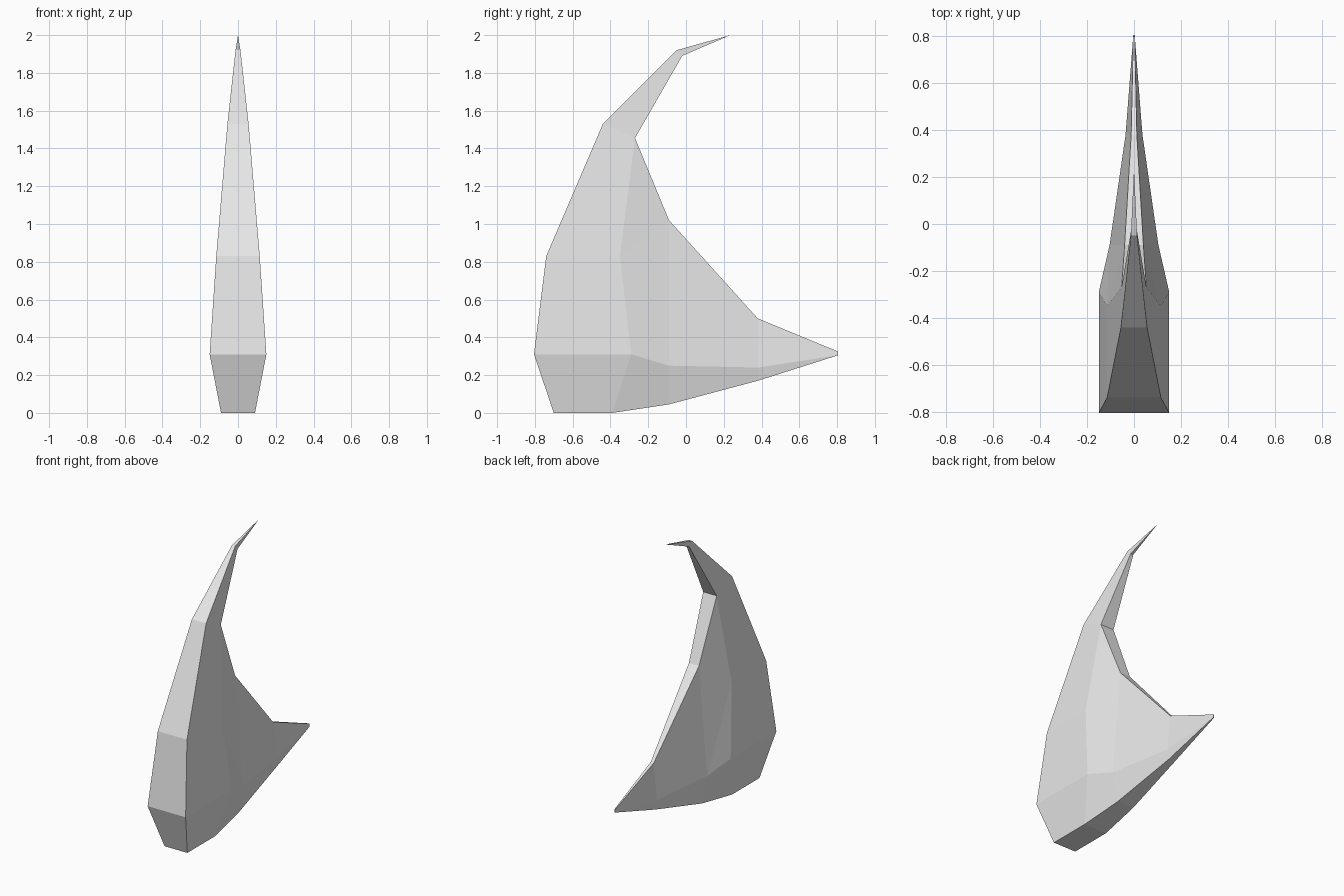
import bpy
import bmesh

if "Cube" in bpy.data.objects:
    bpy.data.objects.remove(bpy.data.objects["Cube"])

grey = bpy.data.materials.new("light grey")
grey.diffuse_color = (0.8, 0.8, 0.8, 1)
grey.use_nodes = True
grey.node_tree.nodes["Principled BSDF"].inputs["Base Color"].default_value = grey.diffuse_color

bm = bmesh.new()


def pair(x, y, z):
    """Mirrored points: right side, left side."""
    return bm.verts.new((x, y, z)), bm.verts.new((-x, y, z))


# Curved horn: leading edge and trailing edge, from the base upward
lead = [pair(*p) for p in [(0.09, -0.70, 0), (0.15, -0.805, 0.31), (0.115, -0.74, 0.83),
                           (0.056, -0.44, 1.53), (0.013, -0.05, 1.92)]]
trail = [pair(*p) for p in [(0.09, -0.39, 0), (0.15, -0.29, 0.31), (0.115, -0.35, 0.83),
                            (0.053, -0.27, 1.455), (0.011, -0.02, 1.89)]]
tip = bm.verts.new((0, 0.235, 2.0))

# Rear spur: top, widest and bottom edges, running back to its point
top = [pair(0.04, -0.09, 1.02), pair(0.012, 0.38, 0.50), pair(0.003, 0.805, 0.325)]
mid = [pair(0.104, -0.09, 0.25), pair(0.036, 0.38, 0.24)]
low = [pair(0.065, -0.09, 0.045), pair(0.025, 0.38, 0.17), pair(0.003, 0.805, 0.305)]

# Faces repeated on both sides
sides = [(lead[i], lead[i + 1], trail[i + 1], trail[i]) for i in range(4)]
sides += [(trail[2], trail[1], mid[0]), (trail[2], mid[0], top[0]), (trail[2], top[0], trail[3]),
          (trail[0], trail[1], mid[0], low[0]),
          (top[0], top[1], mid[1], mid[0]), (mid[0], mid[1], low[1], low[0]),
          (top[1], top[2], low[2], mid[1]), (mid[1], low[2], low[1])]
for face in sides:
    for s in (0, 1):
        bm.faces.new([p[s] for p in face])
for s in (0, 1):
    bm.faces.new((lead[4][s], tip, trail[4][s]))

# Strips that join left and right: front, belly, back
for path in (lead, [lead[0], trail[0]] + low, [trail[4], trail[3]] + top + [low[2]]):
    for a, b in zip(path, path[1:]):
        bm.faces.new((a[0], b[0], b[1], a[1]))
bm.faces.new((lead[4][0], tip, lead[4][1]))
bm.faces.new((trail[4][0], tip, trail[4][1]))

bmesh.ops.recalc_face_normals(bm, faces=bm.faces)
mesh = bpy.data.meshes.new("curved_horn")
bm.to_mesh(mesh)
bm.free()
mesh.materials.append(grey)
bpy.context.collection.objects.link(bpy.data.objects.new("curved_horn", mesh))
